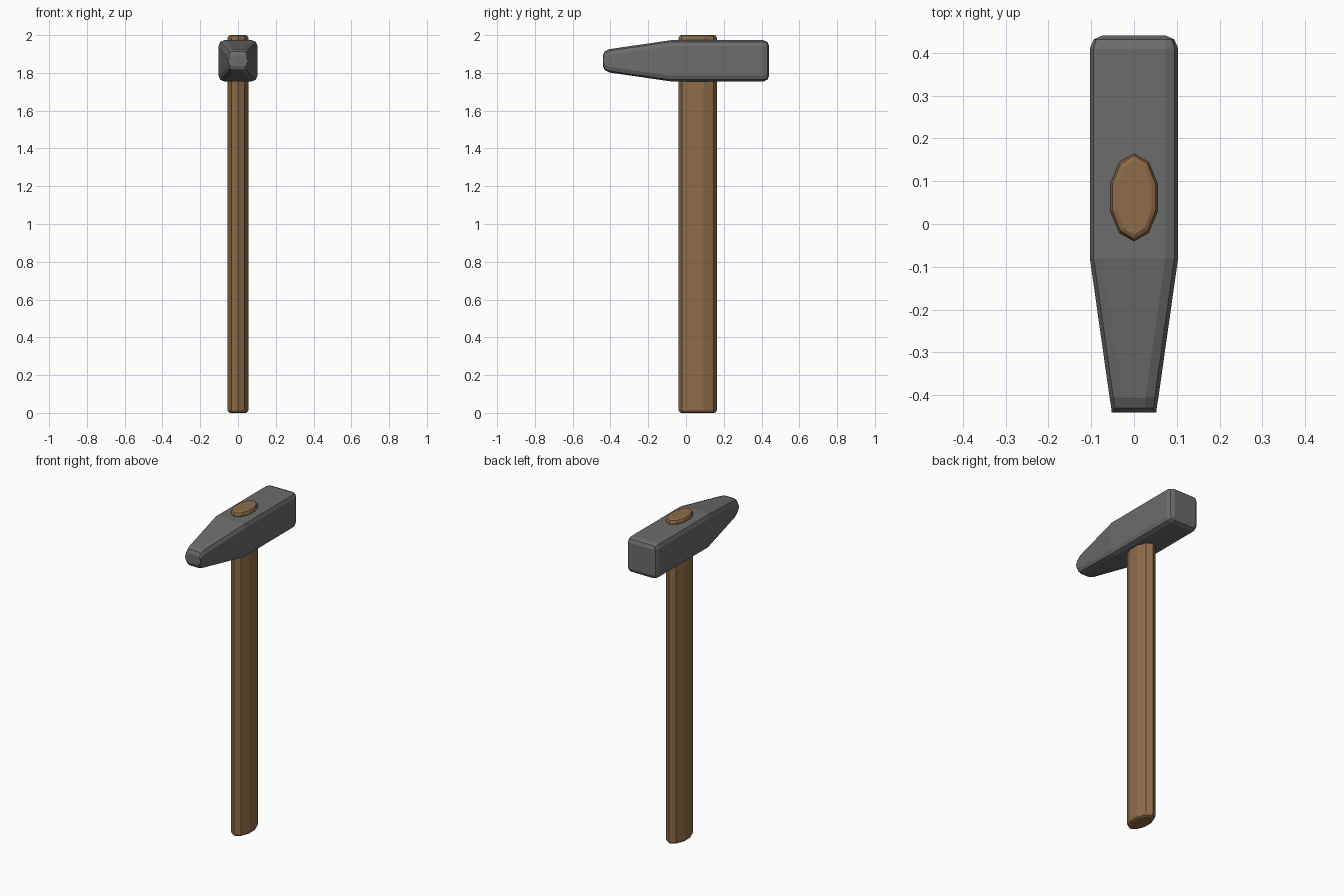
import bpy
from math import sin, cos, radians

if "Cube" in bpy.data.objects:
    bpy.data.objects.remove(bpy.data.objects["Cube"])


def loft(name, rings, color):
    """Skin a list of equal-length rings, capping both ends."""
    n = len(rings[0])
    verts = [p for ring in rings for p in ring]
    faces = [(r * n + i, r * n + (i + 1) % n, (r + 1) * n + (i + 1) % n, (r + 1) * n + i)
             for r in range(len(rings) - 1) for i in range(n)]
    faces.append(tuple(reversed(range(n))))
    faces.append(tuple(range(len(verts) - n, len(verts))))
    mesh = bpy.data.meshes.new(name)
    mesh.from_pydata(verts, [], faces)
    obj = bpy.data.objects.new(name, mesh)
    bpy.context.collection.objects.link(obj)
    mat = bpy.data.materials.new(name + "_material")
    mat.diffuse_color = color
    mat.use_nodes = True
    mat.node_tree.nodes["Principled BSDF"].inputs["Base Color"].default_value = mat.diffuse_color
    mesh.materials.append(mat)
    return obj


def oval(z, inset):
    """Ten-sided handle section."""
    return [((0.058 - inset) * cos(radians(18 + 36 * i)),
             0.062 + (0.102 - inset) * sin(radians(18 + 36 * i)), z) for i in range(10)]


def rounded_rect(y, hx, hz, r):
    """Head section in the xz plane, two-segment round corners."""
    ring = []
    for k, (sx, sz) in enumerate([(1, 1), (1, -1), (-1, -1), (-1, 1)]):
        for a in (90, 45, 0):
            t = radians(a - 90 * k)
            ring.append((sx * (hx - r) + r * cos(t), y, 1.864 + sz * (hz - r) + r * sin(t)))
    return ring


# Wooden handle with softened ends
loft("handle", [oval(z, inset) for z, inset in
                [(0, 0.015), (0.005, 0.005), (0.016, 0),
                 (1.984, 0), (1.995, 0.005), (2, 0.015)]], (0.27, 0.15, 0.065, 1))

# Head: narrow peen at the front, square striking face at the back
loft("hammer_head", [rounded_rect(*s) for s in [
    (-0.44, 0.052, 0.028, 0.022),
    (-0.43, 0.053, 0.050, 0.028),
    (-0.405, 0.057, 0.062, 0.030),
    (-0.08, 0.103, 0.109, 0.030),
    (0.41, 0.103, 0.109, 0.030),
    (0.431, 0.094, 0.100, 0.021),
    (0.44, 0.074, 0.080, 0.002)]], (0.15, 0.15, 0.15, 1))
